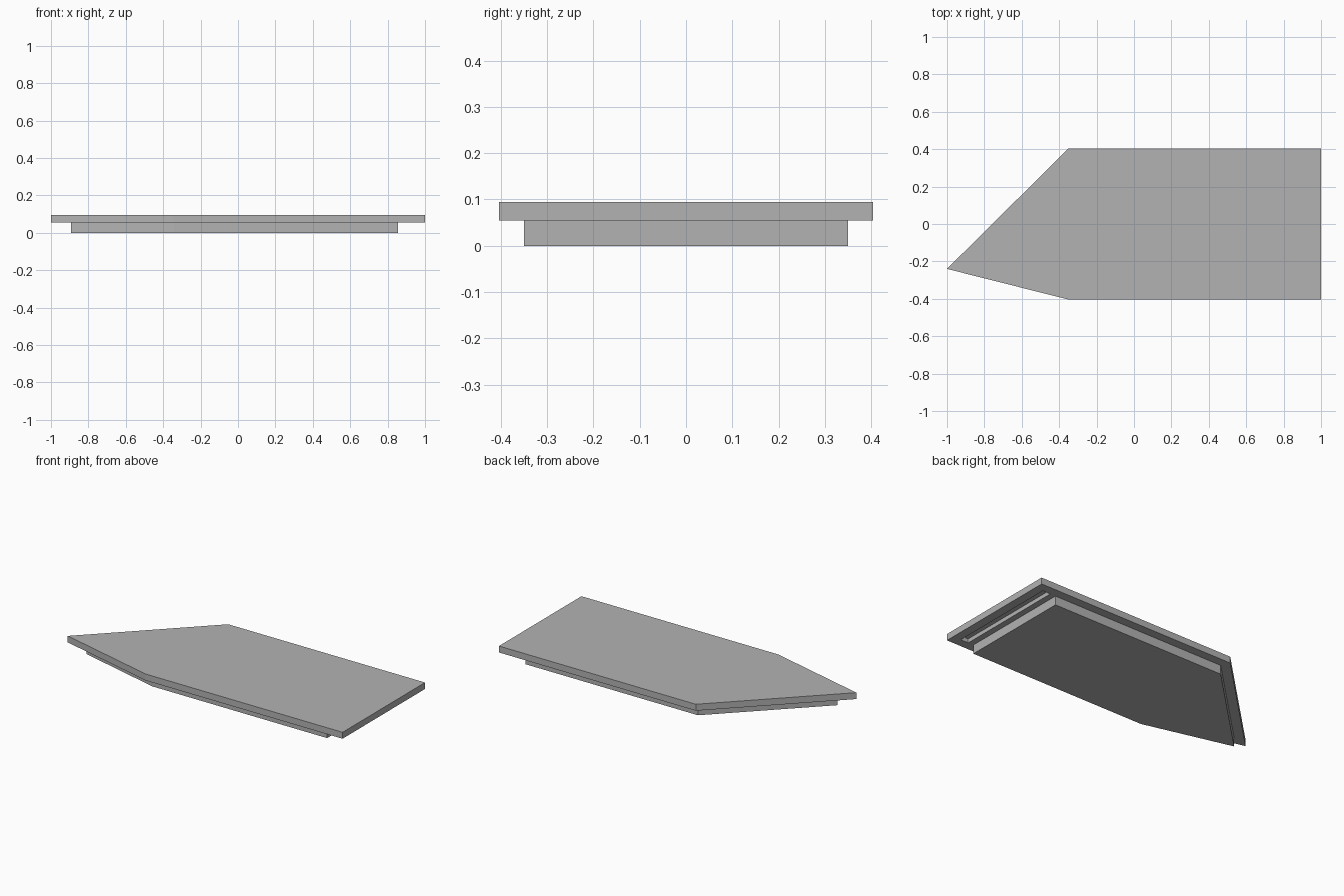
import bpy
import bmesh

# Remove the default object
cube = bpy.data.objects.get("Cube")
if cube:
    bpy.data.objects.remove(cube, do_unlink=True)

# Single flat colour
grey = bpy.data.materials.new("light_grey")
grey.use_nodes = True
colour = (0.45, 0.45, 0.45, 1.0)
grey.diffuse_color = colour
grey.node_tree.nodes["Principled BSDF"].inputs["Base Color"].default_value = colour


def slab(name, outline, z_low, z_high):
    """Extrude a counter-clockwise outline from z_low to z_high."""
    bm = bmesh.new()
    base = bm.faces.new([bm.verts.new((x, y, z_low)) for x, y in outline])
    grown = bmesh.ops.extrude_face_region(bm, geom=[base], use_keep_orig=True)
    top = [v for v in grown["geom"] if isinstance(v, bmesh.types.BMVert)]
    bmesh.ops.translate(bm, verts=top, vec=(0, 0, z_high - z_low))
    bmesh.ops.recalc_face_normals(bm, faces=bm.faces[:])
    mesh = bpy.data.meshes.new(name)
    bm.to_mesh(mesh)
    bm.free()
    mesh.materials.append(grey)
    obj = bpy.data.objects.new(name, mesh)
    bpy.context.collection.objects.link(obj)
    return obj


STEP = 0.055
TOP = 0.095
HALF = 0.404    # half width of the top plate
INNER = 0.35    # half width of the lower plate

# Overhanging top plate with an off-centre point
top_plate = slab("top_plate", [(-0.35, -HALF), (1, -HALF), (1, HALF),
                               (-0.35, HALF), (-1, -0.24)], STEP, TOP)

# Smaller plate underneath, cut shorter at the square end
slab("lower_plate", [(-0.343, -INNER), (0.856, -INNER), (0.856, INNER),
                     (-0.327, INNER), (-0.893, -0.21)], 0, STEP)

# Drip groove in the underside of the overhang at the square end
cutter = slab("groove_cutter", [(0.893, -INNER), (0.946, -INNER),
                                (0.946, INNER), (0.893, INNER)],
              STEP - 0.02, STEP + 0.025)
cutter.hide_render = True
groove = top_plate.modifiers.new("groove", "BOOLEAN")
groove.operation = "DIFFERENCE"
groove.solver = "EXACT"
groove.object = cutter
bpy.context.view_layer.objects.active = top_plate
bpy.ops.object.modifier_apply(modifier=groove.name)
bpy.data.objects.remove(cutter, do_unlink=True)
